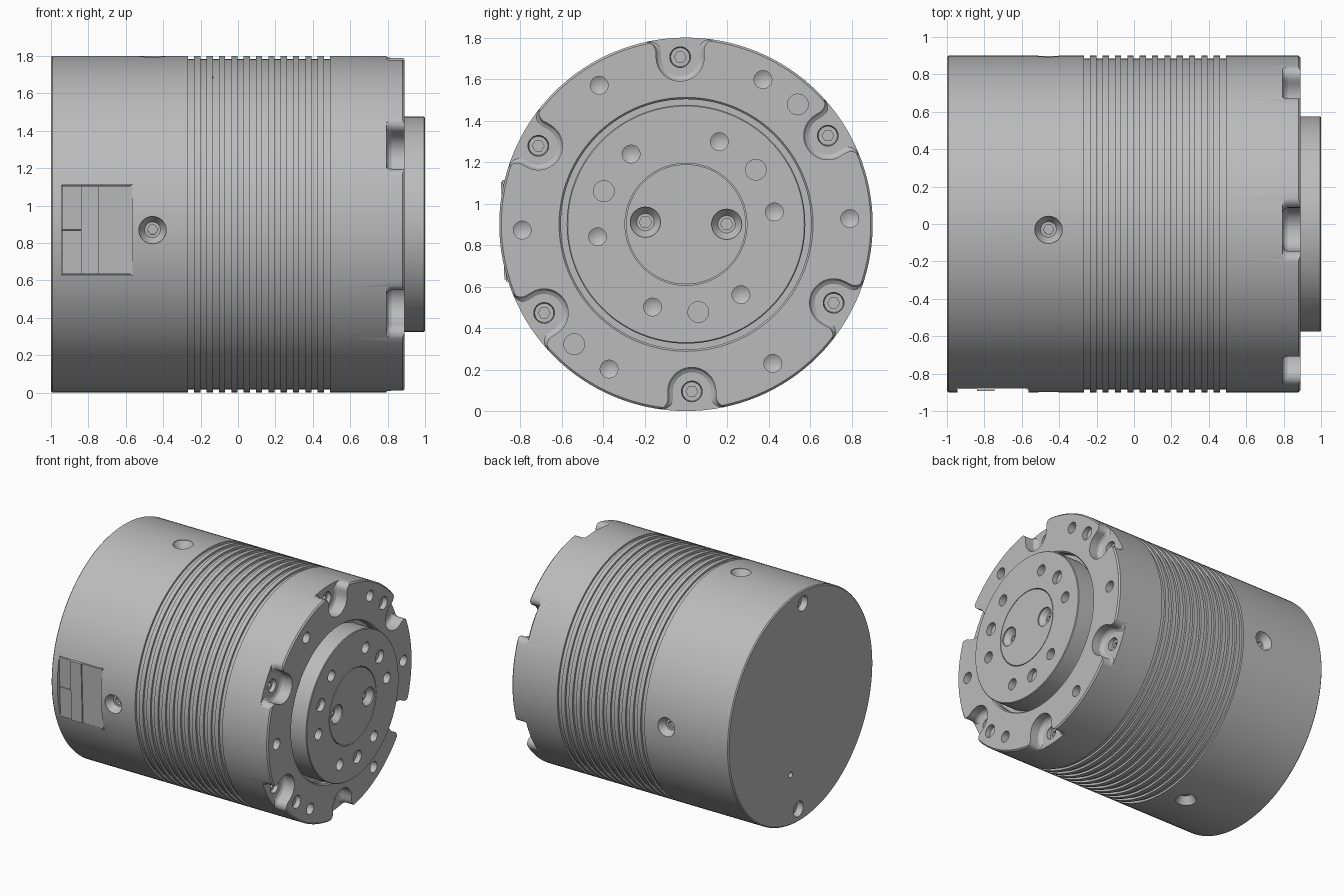
import bpy, bmesh
from math import sin, cos, pi, radians
from mathutils import Vector, Matrix

if "Cube" in bpy.data.objects:
    bpy.data.objects.remove(bpy.data.objects["Cube"], do_unlink=True)

AXIS_Z = 0.9     # height of the motor axis
TILT = 2         # all features are clocked by this many degrees

metal = bpy.data.materials.new("grey_metal")
metal.use_nodes = True
metal.diffuse_color = (0.5, 0.5, 0.5, 1)
metal.node_tree.nodes["Principled BSDF"].inputs["Base Color"].default_value = (0.5, 0.5, 0.5, 1)


def finish(bm, name):
    bmesh.ops.recalc_face_normals(bm, faces=bm.faces)
    mesh = bpy.data.meshes.new(name)
    bm.to_mesh(mesh)
    bm.free()
    mesh.materials.append(metal)
    obj = bpy.data.objects.new(name, mesh)
    bpy.context.collection.objects.link(obj)
    return obj


def frame(origin, direction):
    rot = Vector(direction).to_track_quat('Z', 'Y').to_matrix().to_4x4()
    return Matrix.Translation(origin) @ rot


def bridge(bm, a, b):
    """Skin two rings; a ring of one vertex is a pole."""
    n = max(len(a), len(b))
    for i in range(n):
        j = (i + 1) % n
        if len(a) == 1:
            bm.faces.new((a[0], b[i], b[j]))
        elif len(b) == 1:
            bm.faces.new((a[i], a[j], b[0]))
        else:
            bm.faces.new((a[i], a[j], b[j], b[i]))


def lathe(bm, profile, matrix, segs):
    """Revolve (radius, height) points; a third item makes that ring a hexagon."""
    prev = None
    for r, h, *hexed in profile:
        ring = []
        for i in range(segs if r else 1):
            a = 2 * pi * i / segs
            rr = r * cos(pi / 6) / cos(a % (pi / 3) - pi / 6) if hexed else r
            ring.append(bm.verts.new(matrix @ Vector((rr * cos(a), rr * sin(a), h))))
        if prev:
            bridge(bm, prev, ring)
        prev = ring


def polar(x, r, degrees):
    a = radians(degrees)
    return Vector((x, r * cos(a), AXIS_Z + r * sin(a)))


def turned(name, profile, segs=128):
    bm = bmesh.new()
    lathe(bm, profile, frame((0, 0, AXIS_Z), (1, 0, 0)), segs)
    return finish(bm, name)


def cut(target, bm):
    cutter = finish(bm, "cutter")
    cutter.hide_render = True
    mod = target.modifiers.new("cut", 'BOOLEAN')
    mod.operation = 'DIFFERENCE'
    mod.solver = 'EXACT'
    mod.object = cutter
    bpy.context.view_layer.objects.active = target
    bpy.ops.object.modifier_apply(modifier=mod.name)
    bpy.data.objects.remove(cutter, do_unlink=True)


# Hole shapes, measured from the surface they are drilled into
def drill(r, depth):
    return [(0, 0.03), (r, 0.03), (r, -depth), (0, -depth - r * 0.6)]


def pin(r, depth):
    return [(0, 0.03), (r, 0.03), (r, -depth), (0, -depth)]


def screw(r, head, socket, depth):
    return [(0, 0.03), (r, 0.03), (r, -0.01), (head, -depth),
            (socket, -depth, 1), (socket, -depth - 0.03, 1), (0, -depth - 0.03)]


def axial(bm, shape, x, r, angles, direction=1):
    for a in angles:
        lathe(bm, shape, frame(polar(x, r, a), (direction, 0, 0)), 24)


# Housing: ribbed cylinder with a bore in the output end
profile = [(0, -1), (0.892, -1), (0.9, -0.992)]
for i in range(12):
    x = -0.267 + 0.066 * i
    profile += [(0.9, x), (0.884, x), (0.884, x + 0.033), (0.9, x + 0.033)]
profile += [(0.9, 0.88), (0.89, 0.89), (0.612, 0.89), (0.603, 0.88), (0.603, 0.83), (0, 0.83)]
housing = turned("housing", profile)


# Six U-shaped mounting notches with flared mouths
def notch_outline(r):
    pts = [(0.95, r + 0.05)]
    for i in range(7):
        a = i * pi / 12
        pts.append((0.835 + 0.05 * cos(a), r + 0.05 - 0.05 * sin(a)))
    half = 8
    for i in range(half + 1):
        a = pi / 2 + i * pi / 2 / half
        pts.append((0.806 + r * cos(a), r * sin(a)))
    return pts + [(u, -v) for u, v in reversed(pts[:-1])]


def notch(bm, degrees):
    a = radians(degrees)
    rings = []
    for x, r in ((0.795, 0.092), (0.805, 0.108), (0.82, 0.116), (0.93, 0.116)):
        rings.append([bm.verts.new((x, u * cos(a) - v * sin(a),
                                    AXIS_Z + u * sin(a) + v * cos(a)))
                      for u, v in notch_outline(r)])
    for lower, upper in zip(rings, rings[1:]):
        bridge(bm, lower, upper)
    bm.faces.new(rings[0])
    bm.faces.new(rings[-1])


bm = bmesh.new()
for k in range(6):
    notch(bm, TILT + 30 + 60 * k)
cut(housing, bm)


# Connector frame: local x along the motor, z radially out of the front
def connector_box(bm, x0, x1, low, high, d0, d1):
    a = radians(180 + TILT)
    out, up = Vector((0, cos(a), sin(a))), Vector((0, sin(a), -cos(a)))
    centre = Vector(((x0 + x1) / 2, 0, AXIS_Z)) + up * (low + high) / 2 + out * (d0 + d1) / 2
    rot = Matrix((Vector((1, 0, 0)), out, up)).transposed().to_4x4()
    size = Matrix.Diagonal((x1 - x0, d1 - d0, high - low, 1))
    bmesh.ops.create_cube(bm, size=1, matrix=Matrix.Translation(centre) @ rot @ size)


# Holes in the housing: end face, rear face, around the side, connector recess
ring6 = [60 * k for k in range(6)]
bm = bmesh.new()
axial(bm, drill(0.043, 0.08), 0.89, 0.79, [TILT + a for a in ring6])
axial(bm, pin(0.05, 0.04), 0.89, 0.79, (47, 227))
axial(bm, screw(0.05, 0.046, 0.028, 0.03), 0.795, 0.806, [TILT + 30 + a for a in ring6])
axial(bm, screw(0.06, 0.056, 0.03, 0.05), -1, 0.8, (TILT + 90, TILT + 270), -1)
axial(bm, drill(0.022, 0.05), -1, 0.51, (284,), -1)
for k in range(4):
    a = radians(TILT + 90 * k)
    lathe(bm, screw(0.073, 0.042, 0.028, 0.06),
          frame(polar(-0.457, 0.9, TILT + 90 * k), (0, cos(a), sin(a))), 32)
connector_box(bm, -0.945, -0.565, -0.24, 0.24, 0.855, 1.0)
cut(housing, bm)

# Connector panels, set in the recess
bm = bmesh.new()
connector_box(bm, -0.941, -0.84, -0.236, -0.002, 0.84, 0.875)
connector_box(bm, -0.941, -0.84, 0.002, 0.236, 0.84, 0.875)
connector_box(bm, -0.84, -0.745, -0.236, 0.236, 0.84, 0.884)
connector_box(bm, -0.745, -0.575, -0.236, 0.236, 0.84, 0.873)
connector_box(bm, -0.575, -0.565, -0.245, 0.245, 0.84, 0.876)
connector = finish(bm, "connector_panel")

# Output flange with its bolt circle
flange = turned("output_flange", [(0, 0.82), (0.575, 0.82), (0.575, 0.995), (0.57, 1),
                                  (0.294, 1), (0.294, 0.87), (0, 0.87)])
bm = bmesh.new()
axial(bm, drill(0.043, 0.08), 1, 0.43, [8 + a for a in ring6])
axial(bm, pin(0.05, 0.04), 1, 0.427, (38, 158, 278))
cut(flange, bm)

# Centre cap held by two screws
cap = turned("centre_cap", [(0, 0.86), (0.289, 0.86), (0.289, 1), (0, 1)], 96)
bm = bmesh.new()
axial(bm, screw(0.073, 0.042, 0.03, 0.05), 1, 0.196, (TILT - 2, TILT + 175))
cut(cap, bm)

# Smooth the turned surfaces and keep the machined edges crisp
bpy.ops.object.select_all(action='DESELECT')
for obj in (housing, connector, flange, cap):
    obj.select_set(True)
bpy.context.view_layer.objects.active = housing
bpy.ops.object.shade_smooth_by_angle(angle=radians(25))
